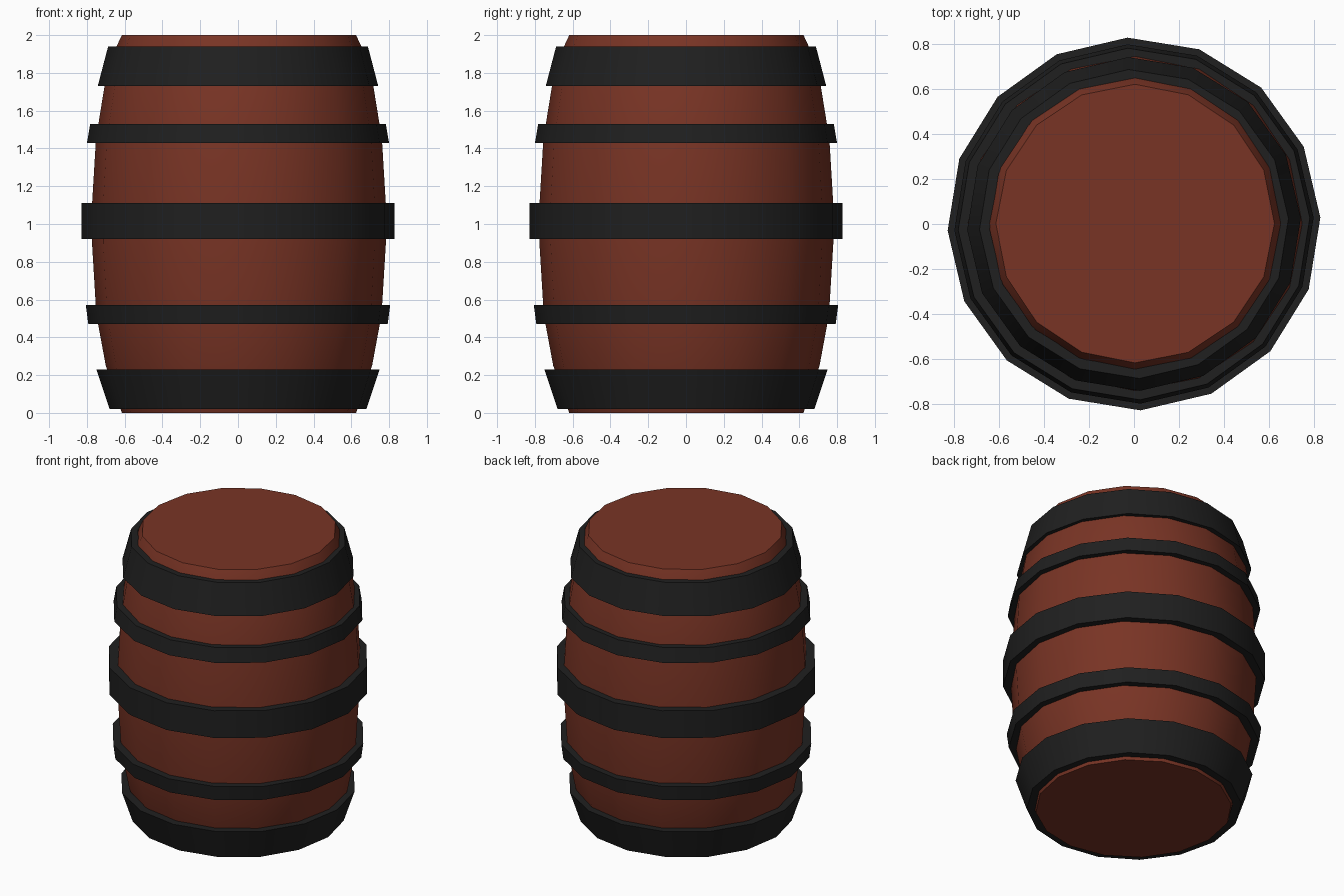
import bpy, bmesh, math

if "Cube" in bpy.data.objects:
    bpy.data.objects.remove(bpy.data.objects["Cube"])

SIDES = 16


def material(name, rgb):
    m = bpy.data.materials.new(name)
    m.diffuse_color = (*rgb, 1)
    m.use_nodes = True
    m.node_tree.nodes["Principled BSDF"].inputs["Base Color"].default_value = m.diffuse_color
    return m


wood = material("wood", (0.19, 0.034, 0.018))
iron = material("iron", (0.014, 0.014, 0.014))


def lathe(name, profile, mat, ring=False, turn=0.0, centre=(0, 0)):
    """Revolve (radius, z) points; capped solid, or closed ring if ring=True."""
    bm = bmesh.new()
    loops = []
    for r, z in profile:
        loops.append([bm.verts.new((centre[0] + r * math.cos(turn + 2 * math.pi * i / SIDES),
                                    centre[1] + r * math.sin(turn + 2 * math.pi * i / SIDES), z))
                      for i in range(SIDES)])
    pairs = list(zip(loops, loops[1:]))
    if ring:
        pairs.append((loops[-1], loops[0]))
    else:
        bm.faces.new(loops[0])
        bm.faces.new(loops[-1])
    for a, b in pairs:
        for i in range(SIDES):
            j = (i + 1) % SIDES
            bm.faces.new((a[i], a[j], b[j], b[i]))
    bmesh.ops.recalc_face_normals(bm, faces=bm.faces)
    mesh = bpy.data.meshes.new(name)
    bm.to_mesh(mesh)
    bm.free()
    ob = bpy.data.objects.new(name, mesh)
    bpy.context.collection.objects.link(ob)
    mesh.materials.append(mat)
    bpy.ops.object.select_all(action='DESELECT')
    ob.select_set(True)
    bpy.context.view_layer.objects.active = ob
    bpy.ops.object.shade_smooth_by_angle(angle=math.radians(30))


# Bulging wooden body
lathe("barrel_body", [(0.62, 0), (0.64, 0.06), (0.705, 0.25), (0.755, 0.52), (0.778, 0.9),
                      (0.778, 1.1), (0.757, 1.45), (0.71, 1.74), (0.648, 1.94), (0.62, 2.0)],
      wood, centre=(0.005, 0.002))

# Iron hoops: bottom z, top z, outer radius at bottom and top, thickness
hoops = [
    ("bottom_hoop", 0.02, 0.23, 0.68, 0.75, 0.055),
    ("lower_hoop", 0.47, 0.57, 0.793, 0.806, 0.055),
    ("middle_hoop", 0.92, 1.11, 0.83, 0.83, 0.06),
    ("upper_hoop", 1.43, 1.53, 0.80, 0.783, 0.055),
    ("top_hoop", 1.73, 1.94, 0.743, 0.688, 0.045),
]
for name, z0, z1, r0, r1, t in hoops:
    lathe(name, [(r0, z0), (r1, z1), (r1 - t, z1), (r0 - t, z0)],
          iron, ring=True, turn=math.radians(2))
